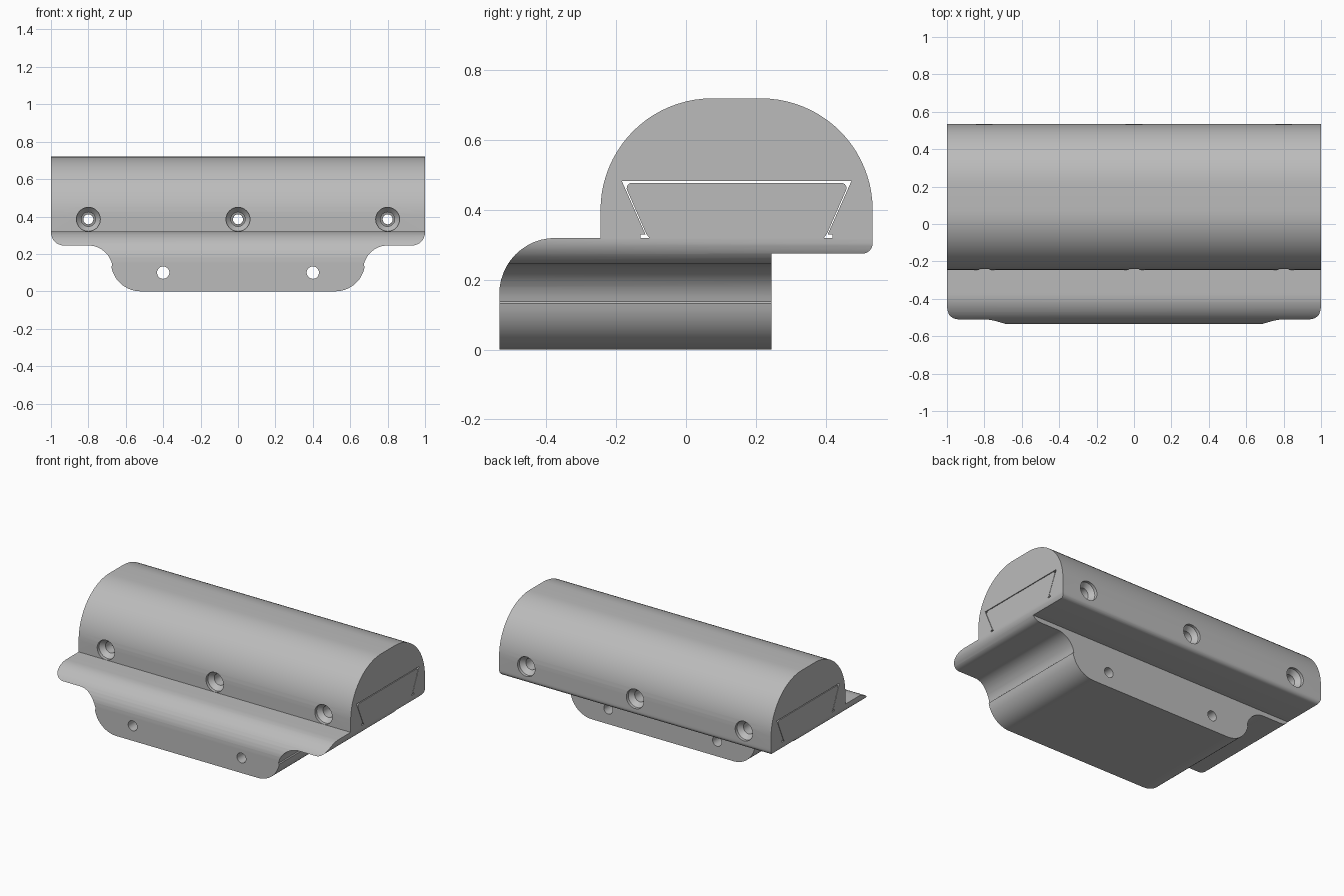
import bpy, bmesh
from math import sin, cos, pi, radians
from mathutils import Vector

if "Cube" in bpy.data.objects:
    bpy.data.objects.remove(bpy.data.objects["Cube"])

grey = bpy.data.materials.new("plain_grey")
grey.use_nodes = True
grey.diffuse_color = (0.5, 0.5, 0.5, 1)
grey.node_tree.nodes["Principled BSDF"].inputs["Base Color"].default_value = (0.5, 0.5, 0.5, 1)

MID = 0.145      # centre of the cap and dovetail in y
SEAM = 0.32      # height where cap and base meet
SCREW_Z = 0.385


def arc(cx, cz, r, start, end, n=12):
    steps = [radians(start + (end - start) * i / n) for i in range(n + 1)]
    return [(cx + r * cos(a), cz + r * sin(a)) for a in steps]


def mirrored(half, centre=0):
    return half + [(2 * centre - u, z) for u, z in reversed(half)]


def prism(name, profile, axis, half_length, offset=0):
    """Extrude a (u, z) profile along the x or y axis."""
    bm = bmesh.new()
    place = (lambda u, z, t: (t, u, z)) if axis == "x" else (lambda u, z, t: (u, t, z))
    face = bm.faces.new([bm.verts.new(place(u, z, offset - half_length)) for u, z in profile])
    top = bmesh.ops.extrude_face_region(bm, geom=[face])["geom"]
    shift = Vector(place(0, 0, 2 * half_length))
    bmesh.ops.translate(bm, vec=shift, verts=[v for v in top if isinstance(v, bmesh.types.BMVert)])
    bmesh.ops.recalc_face_normals(bm, faces=bm.faces)
    return finish(name, bm)


def lathe(name, outline, x, z, sides=32):
    """Solid of revolution about a y-directed axis, from (y, radius) pairs."""
    bm = bmesh.new()
    rings = [[bm.verts.new((x + r * cos(2 * pi * i / sides), y, z + r * sin(2 * pi * i / sides)))
              for i in range(sides)] for y, r in outline]
    for a, b in zip(rings, rings[1:]):
        for i in range(sides):
            j = (i + 1) % sides
            bm.faces.new((a[i], a[j], b[j], b[i]))
    bm.faces.new(rings[0])
    bm.faces.new(rings[-1])
    bmesh.ops.recalc_face_normals(bm, faces=bm.faces)
    return finish(name, bm)


def finish(name, bm):
    mesh = bpy.data.meshes.new(name)
    bm.to_mesh(mesh)
    bm.free()
    mesh.materials.append(grey)
    ob = bpy.data.objects.new(name, mesh)
    bpy.context.collection.objects.link(ob)
    return ob


def boolean(ob, cutter, operation="DIFFERENCE"):
    mod = ob.modifiers.new(operation.lower(), "BOOLEAN")
    mod.object, mod.operation, mod.solver = cutter, operation, "EXACT"
    bpy.context.view_layer.objects.active = ob
    bpy.ops.object.modifier_apply(modifier=mod.name)
    bpy.data.objects.remove(cutter)


# Base: side profile with rounded nose, back ledge and dovetail rail
rail_half = [(-0.105, SEAM), (-0.114, 0.332)] + arc(-0.155, 0.463, 0.015, 205, 90, 6)
base_side = ([(0.245, 0), (-0.535, 0)] + arc(-0.375, 0.16, 0.16, 180, 90)
             + mirrored(rail_half, MID) + [(0.535, SEAM)]
             + arc(0.505, 0.305, 0.03, 0, -90, 6) + [(0.245, 0.275)])
base = prism("dovetail_base", base_side, "x", 1.2)

# Base: front outline with rounded wings flowing into the narrower body
wing_half = (arc(0.52, 0.16, 0.16, -90, -10) + arc(0.80, 0.115, 0.13, 170, 90)
             + arc(0.93, 0.315, 0.07, -90, 0, 8) + [(1, 0.6)])
boolean(base, prism("wing_outline", mirrored(wing_half), "y", 1), "INTERSECT")

# Cap: domed block with a dovetail slot underneath
cap_half = [(-0.245, SEAM)] + arc(0.075, 0.40, 0.32, 180, 90, 20)
slot_half = [(-0.13, 0.3), (-0.13, 0.33), (-0.116, 0.33), (-0.184, 0.483)]
cap = prism("domed_cap", mirrored(cap_half, MID), "x", 1)
boolean(cap, prism("slot", mirrored(slot_half, MID), "x", 1.2))

# Cross screws: countersunk holes in the cap, narrower holes through the rail
for x in (-0.8, 0, 0.8):
    sink = [(-0.30, 0.064), (-0.225, 0.064), (-0.195, 0.038)]
    outline = sink + [(2 * MID - y, r) for y, r in reversed(sink)]
    boolean(cap, lathe("countersink", outline, x, SCREW_Z))
    boolean(base, lathe("screw_hole", [(-0.3, 0.027), (0.6, 0.027)], x, SCREW_Z, 16))

# Mounting holes through the lower body
for x in (-0.4, 0.4):
    boolean(base, lathe("mounting_hole", [(-0.7, 0.033), (0.4, 0.033)], x, 0.1))

# Smooth rounded faces, crisp edges
for ob in (base, cap):
    bpy.ops.object.select_all(action="DESELECT")
    ob.select_set(True)
    bpy.context.view_layer.objects.active = ob
    bpy.ops.object.shade_smooth_by_angle(angle=radians(30))
